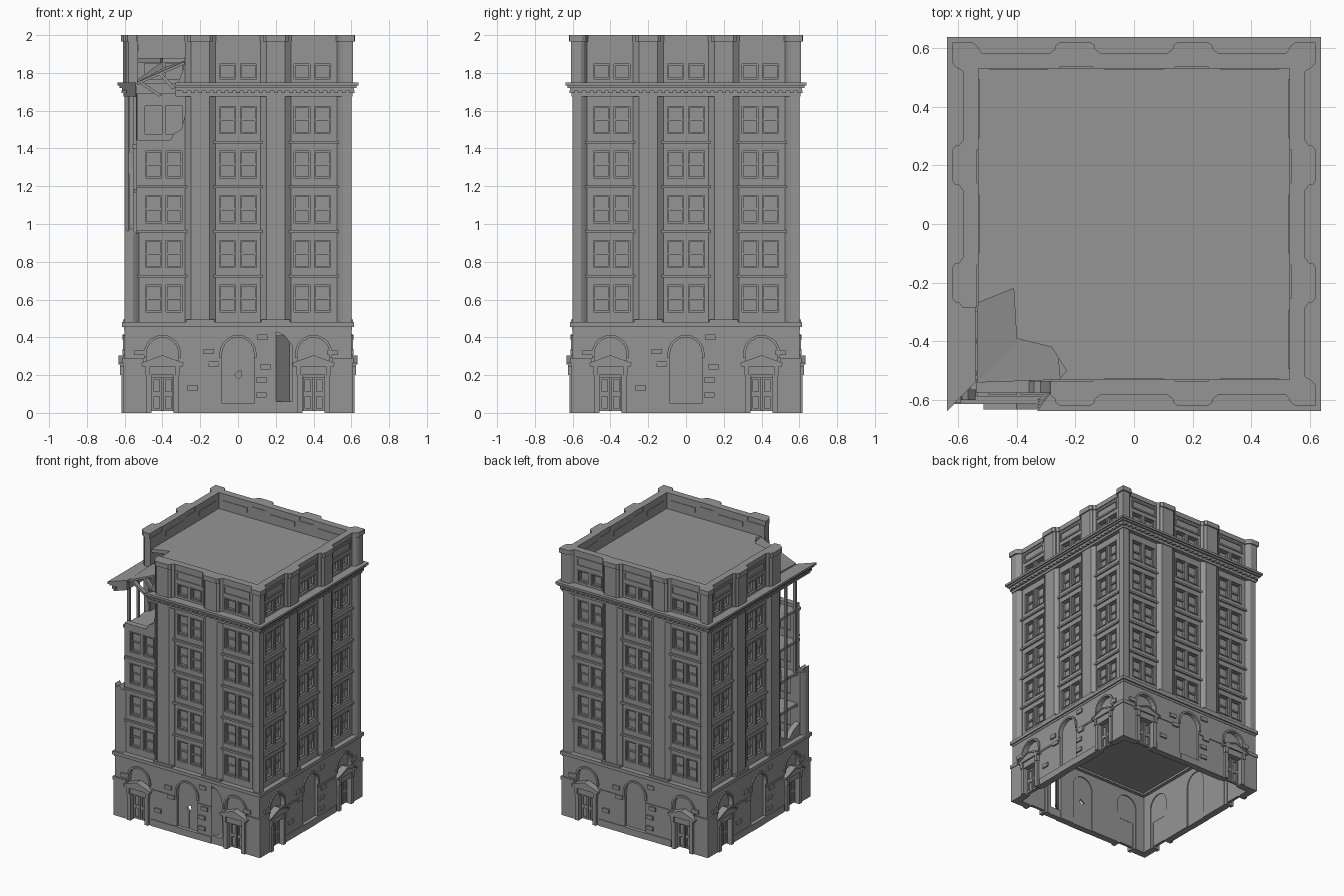
import bpy, bmesh, math
from mathutils import Vector

if "Cube" in bpy.data.objects:
    bpy.data.objects.remove(bpy.data.objects["Cube"])

PARTS = {}

def prism(name, bottom, top):
    """Closed solid between two matching loops of points."""
    bm = PARTS.setdefault(name, bmesh.new())
    a = [bm.verts.new(p) for p in bottom]
    b = [bm.verts.new(p) for p in top]
    n = len(a)
    faces = [bm.faces.new(a), bm.faces.new(b)]
    faces += [bm.faces.new((a[i], a[(i + 1) % n], b[(i + 1) % n], b[i])) for i in range(n)]
    bmesh.ops.recalc_face_normals(bm, faces=faces)

def side(k, u, d, z):
    """u = right along a side seen from outside, d = distance outwards; k: front, right, back, left."""
    x, y = u, -d
    for _ in range(k):
        x, y = -y, x
    return Vector((x, y, z))

def plan(name, k, pts, z0, z1):
    prism(name, [side(k, u, d, z0) for u, d in pts], [side(k, u, d, z1) for u, d in pts])

def elev(name, k, pts, d0, d1):
    prism(name, [side(k, u, d0, z) for u, z in pts], [side(k, u, d1, z) for u, z in pts])

def box(name, k, u0, u1, d0, d1, z0, z1):
    plan(name, k, [(u0, d0), (u1, d0), (u1, d1), (u0, d1)], z0, z1)

def arch(c, r, z0, zs, n=10):
    """Arch outline from lower left over the top to lower right."""
    return ([(c - r, z0)] + [(c - r * math.cos(math.pi * i / n), zs + r * math.sin(math.pi * i / n))
                             for i in range(n + 1)] + [(c + r, z0)])

def ring(name, k, w, i, z0, z1, cut=False):
    """One mitred side of a band; cut breaks off its left end."""
    left = [(-0.26, i), (-0.33, w)] if cut else [(-i, i), (-w, w)]
    plan(name, k, left + [(w, w), (i, i)], z0, z1)

def frame(name, k, c, w, z0, z1, t, d0, d1):
    """Rectangular frame of half width w and bar thickness t."""
    for s in (-1, 1):
        box(name, k, *sorted((c + s * w, c + s * (w - t))), d0, d1, z0, z1)
    for a in (z0, z1 - t):
        box(name, k, c - w + t, c + w - t, d0, d1, a, a + t)

def window(k, c, z0, z1, double):
    box('window_panes', k, c - .045, c + .045, .54, .548, z0, z1)
    frame('window_frames', k, c, .045, z0, z1, .011, .545, .565)
    frame('window_trim', k, c, .049, z0 - .004, z1 + .004, .007, .56, .58)
    if double:
        m = (z0 + z1) / 2
        box('window_frames', k, c - .034, c + .034, .545, .56, m - .006, m + .006)
        box('window_frames', k, c - .034, c + .034, .546, .553, m, z1)

def bay(k, c, z0, z1, wins):
    """Wall bay with pairs of windows."""
    for a, b in ((-.145, -.1), (-.01, .01), (.1, .145)):
        box('bay_walls', k, c + a, c + b, .53, .575, z0, z1)
    edges = [z0] + [v for w in wins for v in w] + [z1]
    for a, b in zip(edges[::2], edges[1::2]):
        for s in (-.055, .055):
            box('bay_walls', k, c + s - .045, c + s + .045, .53, .575, a, b)
    for a, b in wins:
        for s in (-.055, .055):
            window(k, c + s, a, b, b - a > .1)

def pier(name, k, c, z0, z1, d, g=0.0):
    """Stepped pilaster."""
    plan(name, k, [(c + s * (w + g), e + g) for s, w, e in (
        (-1, .08, .53), (-1, .08, .58), (-1, .064, .592), (-1, .064, d - .012), (-1, .048, d),
        (1, .048, d), (1, .064, d - .012), (1, .064, .592), (1, .08, .58), (1, .08, .53))], z0, z1)

def corner(name, k, z0, z1, d, g=0.0):
    """Corner pilaster at the right end of side k."""
    a = [(.525 - g, .578 + g), (.54 - g, d - .01 + g), (.555 - g, d + g), (d + g, d + g)]
    plan(name, k, [(.53, .53), (.525 - g, .53)] + a + [(v, u) for u, v in a[-2::-1]] + [(.53, .525 - g)], z0, z1)

BAYS = (-.393, 0, .393)
PITCH = .2365
WINS = [(.53 + PITCH * i, .68 + PITCH * i) for i in range(5)]
BRICKS = ((-.52, .32), (-.155, .325), (.13, .4), (-.24, .13), (.125, .175),
          (.125, .095), (.145, .245), (.5, .32), (-.13, .26))

for k in range(4):
    broken = {0: -.393, 3: .393}.get(k)      # bay touching the ruined corner

    # Ground storey wall with three arched openings, plus a breach at the front
    out = [(-.6, .455), (-.6, 0)] + arch(-.4, .085, 0, .315) + arch(0, .085, 0, .315)
    if k == 0:
        out += [(.2, 0), (.2, .43), (.245, .41), (.285, .36), (.29, 0)]
        box('breach_sill', k, .2, .29, .56, .6, 0, .06)
        plan('breach_panel', k, [(.2, .6), (.275, .53), (.27, .52), (.2, .58)], .06, .41)
    out += arch(.4, .085, 0, .315) + [(.6, 0), (.6, .455)]
    elev('base_wall', k, out, .555, .6)

    # Centre blind arch, holed on the front
    fill = arch(0, .085, .05, .315)
    if k == 0:
        fill += [(.003, .05), (.003, .18), (.02, .2), (.015, .225), (-.005, .215), (-.02, .2), (.002, .18), (.002, .05)]
    elev('arch_infill', k, fill, .562, .58)
    box('centre_step', k, -.085, .085, .56, .608, 0, .05)
    for s in (-1, 1):
        end = .2 if k == 0 and s > 0 else .3
        box('base_plinth', k, *sorted((s * .085, s * end)), .59, .606, 0, .05)
        box('base_string', k, *sorted((s * .09, s * end)), .59, .606, .262, .275)
        box('base_string', k, *sorted((s * .5, s * .612)), .58, .612, .265, .29)
        box('base_plinth', k, *sorted((s * .49, s * .607)), .58, .607, 0, .265)
    for c in (-.4, 0, .4):
        outer, inner = arch(c, .098, .29, .315), arch(c, .084, .29, .315)
        elev('arch_trim', k, outer + inner[::-1], .59, .609)

    # Doors, arched fanlights and pediments
    for c in (-.4, .4):
        elev('fanlights', k, arch(c, .085, .2, .315), .562, .572)
        box('door_lintel', k, c - .085, c + .085, .56, .615, .2, .245)
        elev('pediment', k, [(c - .108, .245), (c - .108, .258), (c, .295), (c + .108, .258), (c + .108, .245)], .57, .626)
        elev('pediment_roof', k, [(c - .112, .255), (c - .112, .265), (c, .305), (c + .112, .265), (c + .112, .255), (c, .293)], .58, .632)
        for s in (-1, 1):
            box('door_jambs', k, c + s * .073 - .014, c + s * .073 + .014, .56, .618, 0, .2)
            box('door_brackets', k, c + s * .078 - .012, c + s * .078 + .012, .6, .624, .2, .245)
            m = c + s * .03
            box('doors', k, m - .03, m + .03, .562, .575, .01, .2)
            frame('door_rails', k, m, .027, .01, .1, .012, .572, .584)
            frame('door_rails', k, m, .027, .1, .19, .012, .572, .584)
    for u, z in BRICKS:
        box('raised_bricks', k, u - .027, u + .027, .59, .611, z - .014, z + .014)

    # Band above the ground storey
    ring('base_band', k, .603, .53, .44, .455)
    ring('base_band', k, .613, .53, .455, .48)

    # Shaft bays
    for c in BAYS:
        if c == broken and k == 3:
            continue
        n = 4 if c == broken else 5
        bay(k, c, .48, 1.445 if c == broken else 1.69, WINS[:n])
        for i in range(1, n):
            z = .48 + PITCH * i
            box('spandrel_bands', k, c - .14, c + .14, .57, .588, z, z + .014)
    for s in (-.2, .2):
        pier('pilasters', k, s, .48, 1.69, .6)
        box('pilaster_bases', k, s - .075, s + .075, .57, .608, .48, .495)
    corner('corner_pilasters', k, .48, .95 if k == 3 else 1.69, .6)

    # Cornice with dentils
    cut = k == 0
    for w, a, b in ((.606, 1.675, 1.693), (.615, 1.705, 1.72), (.627, 1.72, 1.732), (.637, 1.732, 1.748)):
        ring('cornice', k, w, .54, a, b, cut)
    ring('cornice', k, .6, .54, 1.69, 1.71, cut)
    for i in range(31):
        u = -.6 + i * .04
        if not (cut and u < -.3):
            box('dentils', k, u - .01, u + .01, .59, .617, 1.693, 1.708)

    # Attic storey and level-topped parapet
    for c in BAYS:
        if c == broken:
            continue
        bay(k, c, 1.745, 1.97, [(1.765, 1.85)])
        frame('parapet_panels', k, c, .11, 1.88, 1.95, .012, .57, .582)
        box('parapet_coping', k, c - .14, c + .14, .53, .582, 1.965, 2.0)
        box('parapet_inner_panels', k, c - .1, c + .1, .526, .535, 1.915, 1.95)
    for s in (-.2, .2):
        pier('attic_piers', k, s, 1.745, 1.965, .61)
        pier('pier_caps', k, s, 1.965, 2.0, .615, .004)
    if k != 3:
        corner('attic_corners', k, 1.745, 1.965, .608)
        corner('corner_caps', k, 1.965, 2.0, .613, .005)

# Floor slabs, ragged at the ruined corner
for i in range(5):
    z = .475 + PITCH * i
    r = .55 + .008 * (i % 3)
    pts = [(-r, .565), (.54, .54), (.54, -.54), (-.54, -.54), (-.545, .25), (-r, .29), (-.548, .42)]
    plan('floor_slabs', 0, pts, z - .02, z)

# Roof deck with broken corner, and the sagging piece hanging from it
HOLE = [(-.535, .27), (-.41, .22), (-.40, .39), (-.28, .42), (-.23, .5), (-.26, .535)]
plan('roof', 0, HOLE + [(.54, .54), (.54, -.54), (-.54, -.54)], 1.855, 1.88)

def shard(name, pts, t):
    prism(name, [Vector(p) for p in pts], [Vector(p) - Vector((0, 0, t)) for p in pts])

shard('sagging_roof', [(-.535, -.27, 1.76), (-.41, -.22, 1.855), (-.39, -.39, 1.83), (-.535, -.54, 1.75)], .015)
shard('sagging_roof', [(-.39, -.39, 1.83), (-.26, -.42, 1.87), (-.25, -.53, 1.875), (-.535, -.54, 1.75)], .015)

# Exposed columns, roof struts and jagged masonry left at the break
box('exposed_columns', 0, -.555, -.537, .39, .41, .48, 1.73)
box('exposed_columns', 0, -.555, -.537, .5, .518, .95, 1.73)
for x0, z0, x1, z1 in ((-.53, 1.75, -.4, 1.68), (-.42, 1.79, -.33, 1.72)):
    elev('broken_struts', 0, [(x0, z0), (x0 + .02, z0 + .005), (x1, z1), (x1 - .02, z1 - .005)], .5, .53)
elev('broken_masonry', 0, [(-.54, .95), (-.6, .95), (-.6, .985), (-.585, .96), (-.565, .98)], .54, .6)
elev('broken_masonry', 0, [(-.28, 1.44), (-.36, 1.44), (-.34, 1.48), (-.3, 1.5), (-.28, 1.58)], .535, .575)
elev('broken_masonry', 0, [(-.26, 1.745), (-.32, 1.745), (-.29, 1.82), (-.28, 1.9), (-.26, 1.93)], .535, .575)
elev('broken_masonry', 3, [(.27, .48), (.31, .48), (.29, .8), (.31, 1.0), (.285, 1.3), (.3, 1.69), (.27, 1.69)], .535, .575)
elev('broken_masonry', 3, [(.26, .48), (.54, .48), (.54, .58), (.46, .55), (.4, .5), (.32, .53), (.26, .62)], .535, .575)

# Dark grey stone on every part
stone = bpy.data.materials.new('dark_stone')
stone.diffuse_color = (.3, .3, .3, 1)
stone.use_nodes = True
stone.node_tree.nodes["Principled BSDF"].inputs["Base Color"].default_value = stone.diffuse_color
for name, bm in PARTS.items():
    me = bpy.data.meshes.new(name)
    bm.to_mesh(me)
    bm.free()
    me.materials.append(stone)
    bpy.context.collection.objects.link(bpy.data.objects.new(name, me))
